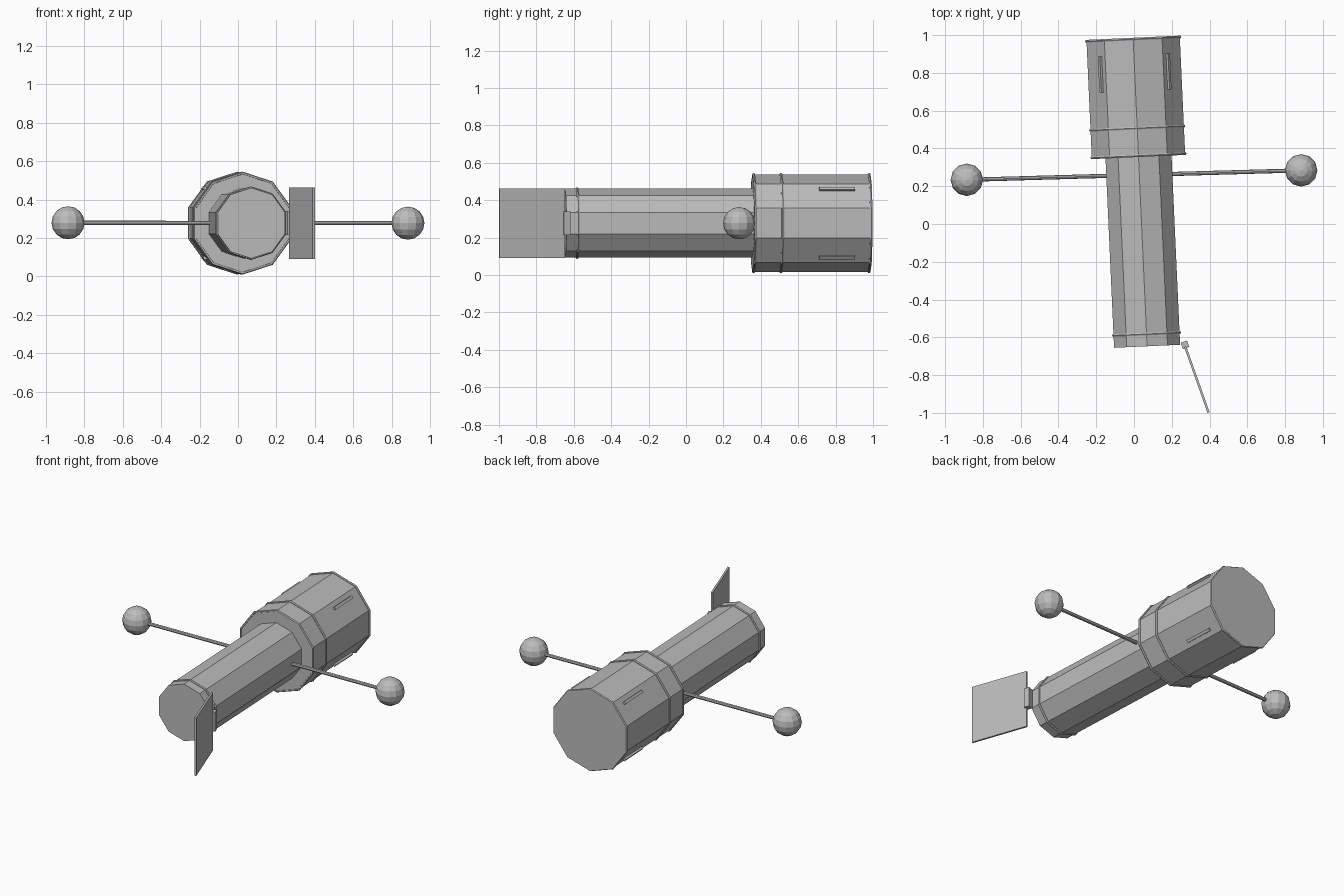
import bpy, bmesh
from math import sin, cos, pi, radians
from mathutils import Matrix, Vector

cube = bpy.data.objects.get("Cube")
if cube:
    bpy.data.objects.remove(cube, do_unlink=True)

grey = bpy.data.materials.new("plain_grey")
grey.use_nodes = True
grey.diffuse_color = (0.5, 0.5, 0.5, 1)
grey.node_tree.nodes["Principled BSDF"].inputs["Base Color"].default_value = (0.5, 0.5, 0.5, 1)

SIDES = 10
# Frame of the slightly turned telescope; its local y runs along the axis
AXIS = Matrix.Translation((0.04, 0, 0.277)) @ Matrix.Rotation(radians(2.6), 4, 'Z')


def finish(name, bm, matrix):
    bmesh.ops.recalc_face_normals(bm, faces=bm.faces)
    mesh = bpy.data.meshes.new(name)
    bm.to_mesh(mesh)
    bm.free()
    mesh.materials.append(grey)
    obj = bpy.data.objects.new(name, mesh)
    obj.matrix_world = matrix
    bpy.context.collection.objects.link(obj)
    return obj


def lathe(name, profile, ring=False):
    """Turn (radius, y) points around local y; cap the ends unless it is a ring."""
    bm = bmesh.new()
    loops = []
    for r, y in profile:
        angles = [pi / 2 + 2 * pi * k / SIDES for k in range(SIDES)]
        loops.append([bm.verts.new((r * cos(a), y, r * sin(a))) for a in angles])
    pairs = list(zip(loops, loops[1:]))
    if ring:
        pairs.append((loops[-1], loops[0]))
    else:
        bm.faces.new(loops[0])
        bm.faces.new(loops[-1])
    for a, b in pairs:
        for k in range(SIDES):
            n = (k + 1) % SIDES
            bm.faces.new((a[k], a[n], b[n], b[k]))
    return finish(name, bm, AXIS)


def band(name, radius, y, size=0.008):
    profile = [(radius + size * cos(k * pi / 3), y + size * sin(k * pi / 3)) for k in range(6)]
    return lathe(name, profile, ring=True)


def box(name, size, matrix):
    bm = bmesh.new()
    bmesh.ops.create_cube(bm, size=1, matrix=Matrix.Diagonal((*size, 1)))
    return finish(name, bm, matrix)


# Tubes
lathe("front_tube", [(0.184, -0.648), (0.184, 0.4)])
lathe("rear_barrel", [(0.26, 0.357), (0.26, 0.987)])

# Raised bands
band("front_tube_band", 0.184, -0.583)
band("barrel_front_band", 0.26, 0.362)
band("barrel_middle_band", 0.26, 0.508)
band("barrel_rear_band", 0.26, 0.98)

# Four handrails along the barrel
for side, sx in (("left", 1), ("right", -1)):
    for level, sz in (("upper", 1), ("lower", -1)):
        place = Matrix.Translation((0.177 * sx, 0.8, 0.18 * sz))
        tilt = Matrix.Rotation(radians(-36 * sx * sz), 4, 'Y')
        box(f"{level}_{side}_handrail", (0.022, 0.19, 0.018), AXIS @ place @ tilt)

# Cross rod with a ball at each end
ends = {"right": Vector((-0.885, 0.234, 0.279)), "left": Vector((0.885, 0.284, 0.277))}
span = ends["left"] - ends["right"]
bm = bmesh.new()
bmesh.ops.create_cone(bm, cap_ends=True, segments=8, radius1=0.011, radius2=0.011, depth=span.length)
turn = span.to_track_quat('Z', 'Y').to_matrix().to_4x4()
finish("cross_rod", bm, Matrix.Translation((ends["left"] + ends["right"]) / 2) @ turn)
for side, centre in ends.items():
    bm = bmesh.new()
    bmesh.ops.create_uvsphere(bm, u_segments=12, v_segments=8, radius=0.086)
    finish(f"{side}_ball", bm, Matrix.Translation(centre))

# Open aperture door on its hinge
swing = Matrix.Rotation(radians(19.5), 4, 'Z')
box("door_hinge", (0.036, 0.036, 0.125), Matrix.Translation((0.27, -0.64, 0.277)) @ swing)
box("aperture_door", (0.012, 0.37, 0.372), Matrix.Translation((0.333, -0.824, 0.277)) @ swing)
